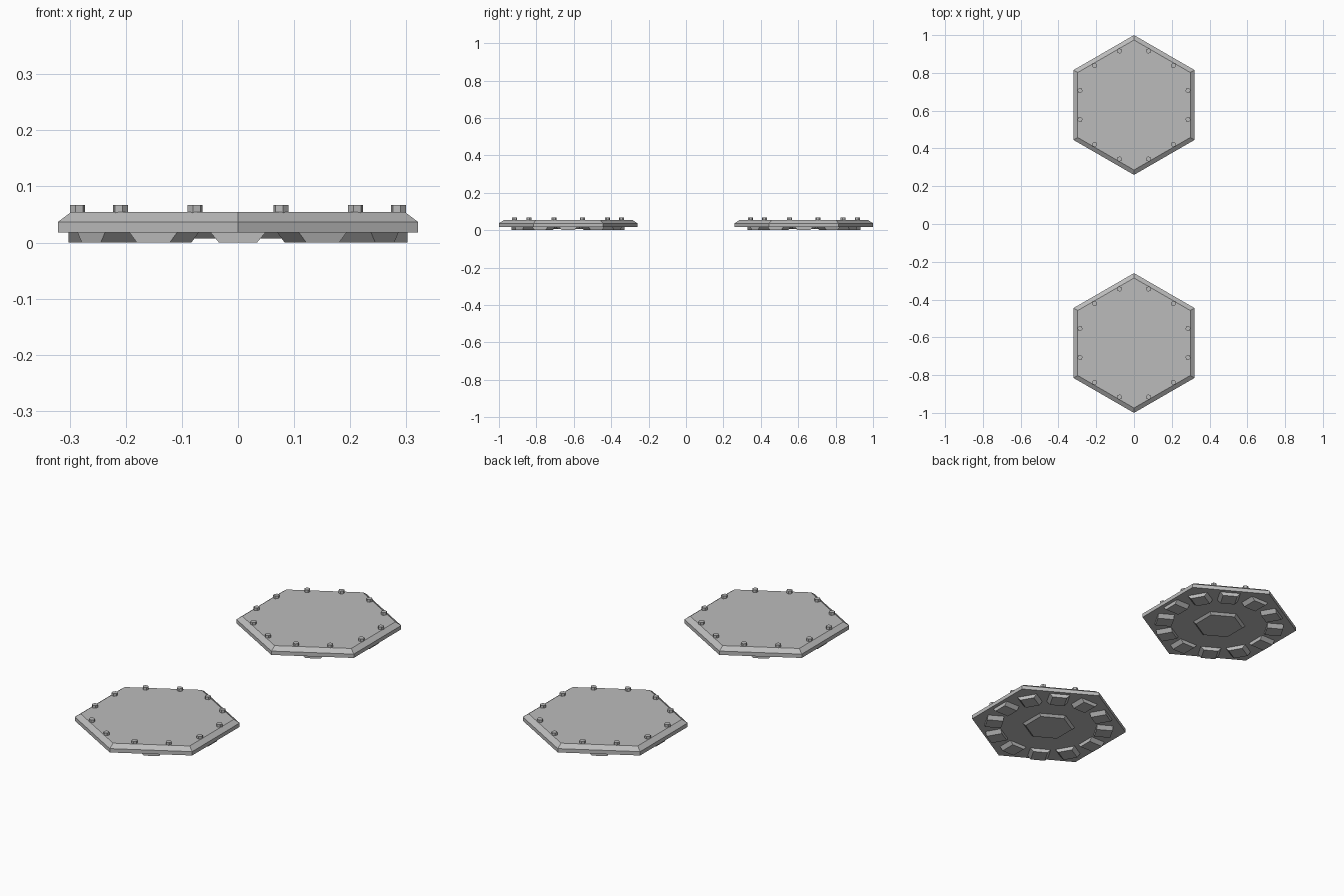
import bpy
import bmesh
import math
from mathutils import Matrix, Vector

cube = bpy.data.objects.get("Cube")
if cube:
    bpy.data.objects.remove(cube, do_unlink=True)

grey = bpy.data.materials.new("plain_grey")
grey.use_nodes = True
COLOUR = (0.5, 0.5, 0.5, 1)
grey.diffuse_color = COLOUR
grey.node_tree.nodes["Principled BSDF"].inputs["Base Color"].default_value = COLOUR

STEP = math.pi / 6
HALF_STEP = STEP / 2


def ring(radius, z, start=STEP):
    """Six corners of a hexagon."""
    return [Vector((radius * math.cos(start + k * 2 * STEP),
                    radius * math.sin(start + k * 2 * STEP), z)) for k in range(6)]


def loft(bm, sections, matrix=Matrix()):
    """Closed flat-faced solid through stacked outlines."""
    rows = [[bm.verts.new(matrix @ p) for p in s] for s in sections]
    faces = [bm.faces.new(rows[0][::-1]), bm.faces.new(rows[-1])]
    for low, high in zip(rows, rows[1:]):
        n = len(low)
        for i in range(n):
            j = (i + 1) % n
            faces.append(bm.faces.new((low[i], low[j], high[j], high[i])))
    bmesh.ops.recalc_face_normals(bm, faces=faces)


def make(name, bm, y):
    mesh = bpy.data.meshes.new(name)
    bm.to_mesh(mesh)
    bm.free()
    mesh.materials.append(grey)
    obj = bpy.data.objects.new(name, mesh)
    obj.location.y = y
    bpy.context.collection.objects.link(obj)


def pad_outline(half_width, z):
    return [Vector((0.225, -half_width, z)), Vector((0.302, -half_width, z)),
            Vector((0.302, half_width, z)), Vector((0.225, half_width, z))]


for side, y in (("front", -0.63), ("back", 0.63)):
    # Hexagonal plate with a chamfered top rim
    bm = bmesh.new()
    loft(bm, [ring(0.37, 0.018), ring(0.37, 0.037), ring(0.344, 0.054)])
    make(side + "_plate", bm, y)

    # Raised hexagon in the middle of the underside
    bm = bmesh.new()
    loft(bm, [ring(0.112, 0.007), ring(0.125, 0.018)])
    make(side + "_underside_boss", bm, y)

    # Twelve tapered feet around the underside
    bm = bmesh.new()
    for k in range(12):
        loft(bm, [pad_outline(0.034, 0), pad_outline(0.049, 0.018)],
             Matrix.Rotation(k * STEP, 4, "Z"))
    make(side + "_feet", bm, y)

    # Twelve hexagonal bolts around the top
    bm = bmesh.new()
    for k in range(12):
        turn = Matrix.Rotation(HALF_STEP + k * STEP, 4, "Z")
        loft(bm, [ring(0.014, 0.052, 0), ring(0.014, 0.067, 0)],
             turn @ Matrix.Translation((0.296, 0, 0)))
    make(side + "_bolts", bm, y)
